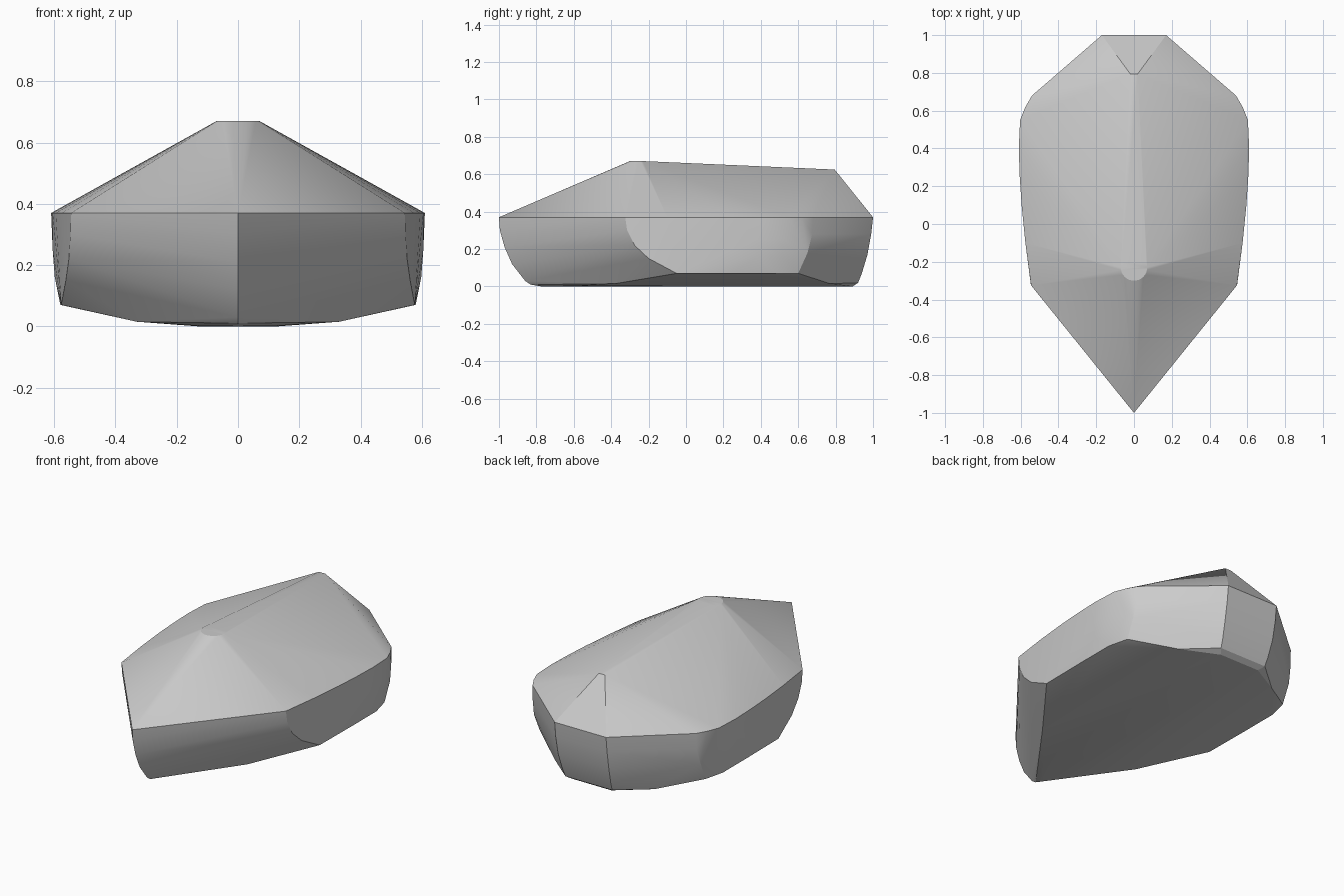
import bpy, bmesh, math

if "Cube" in bpy.data.objects:
    bpy.data.objects.remove(bpy.data.objects["Cube"])

# half cross-section stations, mirrored across x
rim = [(0, -1), (.545, -.325), (.575, -.1), (.595, .1), (.605, .25),
       (.61, .4), (.603, .55), (.575, .62), (.54, .68), (.17, 1)]
half = [(x, y, .37) for x, y in rim]

# curved bow keel, and matching curve at the front shoulder
half += [(0, -.995, .3), (0, -.97, .21), (0, -.93, .12), (0, -.86, .03),
         (0, -.83, .01), (0, -.77, 0)]
half += [(.547, -.315, .3), (.552, -.275, .22), (.562, -.2, .15), (.577, -.05, .07)]

# bulging side, bilge edge and rear shoulder
half += [(.605, .38, .25), (.598, .38, .16), (.602, .52, .25), (.593, .52, .16),
         (.58, .25, .07), (.58, .48, .07), (.55, .6, .07),
         (.543, .675, .28), (.552, .65, .18)]

# stern curve and bottom
half += [(.17, .99, .28), (.168, .97, .17), (.16, .94, .07), (.155, .92, .02),
         (.13, .89, 0), (.33, .77, .015), (.33, -.38, .015), (.13, -.6, .002)]

# rounded front peak and pointed rear end of the ridge
for i in range(9):
    a = -math.pi / 2 + math.pi / 2 * i / 8
    half.append((.07 * math.cos(a), -.23 + .07 * math.sin(a), .67))
half += [(.065, -.2, .669), (.02, .795, .625)]

bm = bmesh.new()
for x, y, z in half:
    bm.verts.new((x, y, z))
    if x > .001:
        bm.verts.new((-x, y, z))
out = bmesh.ops.convex_hull(bm, input=bm.verts)
loose = [v for v in bm.verts if not v.link_faces]
bmesh.ops.delete(bm, geom=loose, context='VERTS')
bmesh.ops.recalc_face_normals(bm, faces=bm.faces)

mesh = bpy.data.meshes.new("faceted_body")
bm.to_mesh(mesh)
bm.free()
body = bpy.data.objects.new("faceted_body", mesh)
bpy.context.collection.objects.link(body)
bpy.context.view_layer.objects.active = body
body.select_set(True)
bpy.ops.object.shade_smooth_by_angle(angle=math.radians(20))
